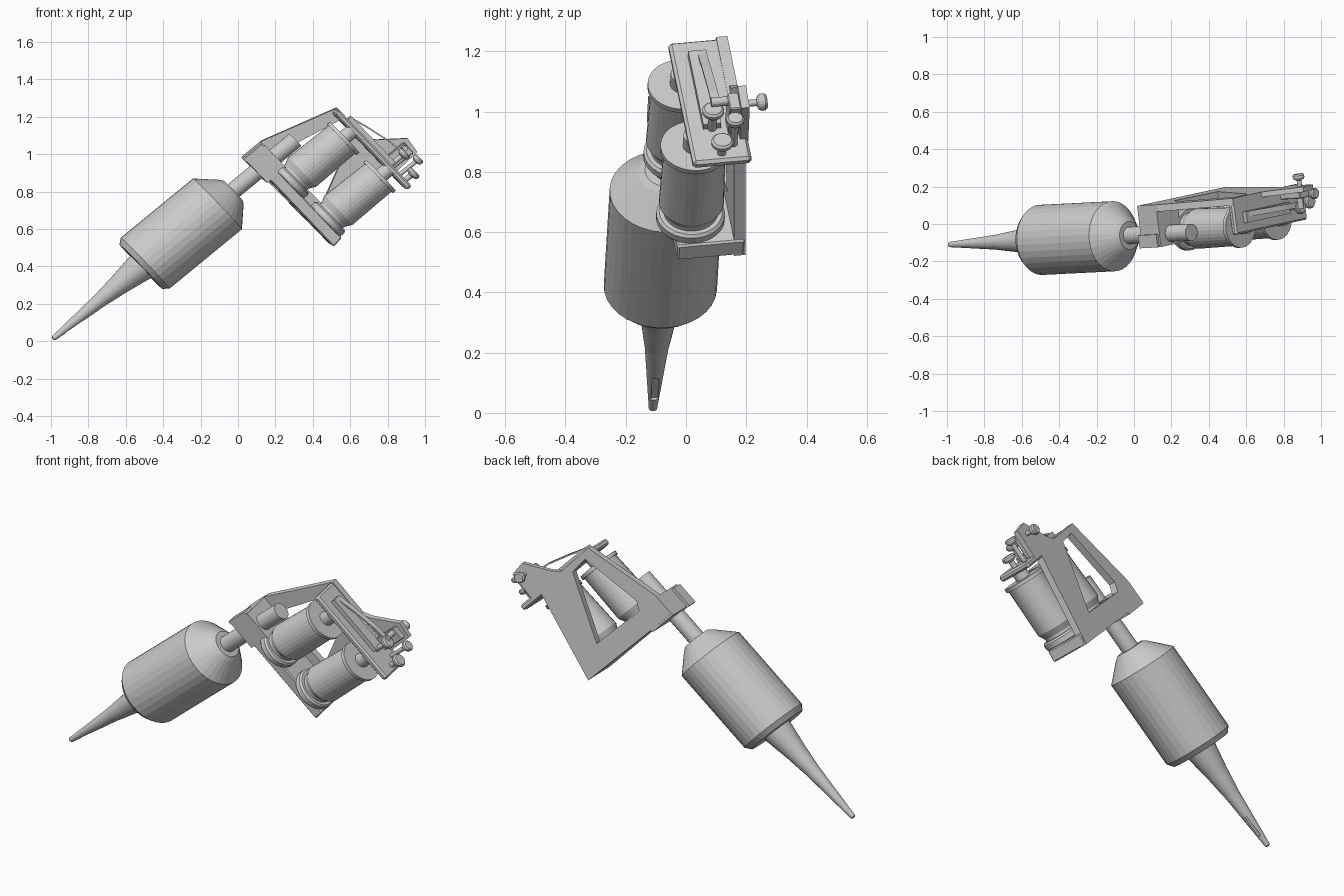
import bpy, bmesh, math
from mathutils import Matrix, Vector

if "Cube" in bpy.data.objects:
    bpy.data.objects.remove(bpy.data.objects["Cube"])

# local axes: u along the tube, v across the frame, w through its depth
u = Vector((0.772, 0.039, 0.634))
w = Vector((-0.1225, 0.989, 0.088))
v = Vector((0.624, 0.146, -0.768)) + 0.08 * u
M = Matrix((u, v, w)).transposed().to_4x4()
M.translation = Vector((-0.99, -0.11, 0.012))


def finish(name, bm):
    bmesh.ops.recalc_face_normals(bm, faces=bm.faces)
    bm.transform(M)
    me = bpy.data.meshes.new(name)
    bm.to_mesh(me)
    bm.free()
    ob = bpy.data.objects.new(name, me)
    bpy.context.collection.objects.link(ob)
    return ob


def lathe(name, prof, p=(0, 0), n=32, axis='u'):
    """Turned part: prof is (along, radius); p is the centre in the other two axes."""
    bm = bmesh.new()
    rings = []
    for t, r in prof:
        ring = []
        for i in range(n):
            g = 2 * math.pi * i / n
            q, s = p[0] + r * math.cos(g), p[1] + r * math.sin(g)
            ring.append(bm.verts.new((t, q, s) if axis == 'u' else (q, s, t)))
        rings.append(ring)
    for A, B in zip(rings, rings[1:]):
        for i in range(n):
            bm.faces.new((A[i], A[(i + 1) % n], B[(i + 1) % n], B[i]))
    bm.faces.new(rings[0])
    bm.faces.new(rings[-1])
    return finish(name, bm)


def plate(name, pts, c0, c1, hole=None, bev=0.0):
    """Outline in (u, v) extruded along w; a hole has as many points as the outline."""
    bm = bmesh.new()
    n = len(pts)
    lo, hi = [[bm.verts.new((a, b, c)) for a, b in pts] for c in (c0, c1)]
    loops = [(lo, hi)]
    if hole:
        hl, hh = [[bm.verts.new((a, b, c)) for a, b in hole] for c in (c0, c1)]
        loops.append((hl, hh))
        for o, h in ((lo, hl), (hi, hh)):
            for i in range(n):
                j = (i + 1) % n
                bm.faces.new((o[i], o[j], h[j], h[i]))
    else:
        bm.faces.new(lo)
        bm.faces.new(hi)
    for A, B in loops:
        for i in range(n):
            j = (i + 1) % n
            bm.faces.new((A[i], A[j], B[j], B[i]))
    if bev:
        bmesh.ops.bevel(bm, geom=bm.edges[:], offset=bev, segments=1, affect='EDGES')
    return finish(name, bm)


def box(name, a, b, c, bev=0.0):
    return plate(name, [(a[0], b[0]), (a[1], b[0]), (a[1], b[1]), (a[0], b[1])], c[0], c[1], bev=bev)


# nozzle with a slot on its underside
nozzle = lathe("nozzle", [(0, .008), (.006, .014), (.33, .04), (.38, .047), (.46, .057), (.63, .085)])
cutter = box("nozzle_slot_cutter", (.07, .19), (.008, .09), (-.012, .012))
cutter.hide_render = True
cutter.hide_viewport = True
mod = nozzle.modifiers.new("slot", 'BOOLEAN')
mod.operation = 'DIFFERENCE'
mod.object = cutter

# grip and tube
lathe("grip", [(.61, .165), (.64, .188), (1.14, .188), (1.235, .095), (1.25, .075)])
lathe("tube", [(1.2, .046), (1.68, .046)], n=24)

# frame: clamp block, base and open side plate
box("tube_clamp", (1.41, 1.54), (-.09, .075), (-.06, .165))
box("clamp_slot_lip", (1.405, 1.53), (-.105, -.085), (-.06, .01))
plate("frame_base", [(1.43, .05), (1.495, .05), (1.495, .56), (1.43, .57)], -.06, .165, bev=.006)
plate("frame_side",
      [(1.42, -.09), (1.55, -.09), (1.965, .03), (1.96, .43), (1.43, .57)], .13, .168,
      hole=[(1.54, .05), (1.59, .02), (1.93, .09), (1.92, .20), (1.55, .38)])

# two coils
for k, b in enumerate((.158, .442), 1):
    lathe(f"coil_washer_{k}", [(1.49, .108), (1.5, .114), (1.525, .114), (1.535, .105)], (b, 0))
    lathe(f"coil_body_{k}", [(1.53, .09), (1.55, .09), (1.585, .108), (1.86, .103)], (b, 0))
    lathe(f"coil_cap_{k}", [(1.86, .114), (1.88, .114)], (b, 0))
    lathe(f"coil_core_{k}", [(1.87, .04), (1.935, .04)], (b, 0), 20)

# yoke plate and armature bar
box("yoke_plate", (1.925, 1.96), (.03, .59), (-.03, .167), bev=.010)
plate("armature_bar", [(1.955, .1), (1.985, .1), (1.985, .44), (1.955, .44)], .025, .085)

# thin contact spring
plate("contact_spring", [(1.98, .1), (2.01, .2), (2.045, .34), (2.055, .45),
                         (2.047, .45), (2.037, .34), (2.002, .2), (1.97, .1)], .055, .085)

# binding post bracket
plate("post_bracket", [(1.95, .24), (2.0, .30), (2.125, .40), (2.112, .49), (1.95, .5)], .14, .168)


# knurled knobs along the tube direction
def knob(name, base, top, r, p, axis='u'):
    h = top - base
    lathe(name, [(base, r * .4), (top - .035, r * .4), (top - .028, r * .85), (top - .02, r),
                 (top - .008, r), (top, r * .8)], p, 20, axis)


knob("lower_knob", 1.95, 2.03, .037, (.555, .07))
knob("outer_knob", 1.95, 2.10, .03, (.52, .116))
knob("contact_post", 1.95, 2.065, .036, (.44, .055))

# cross screw with side thumb knob
lathe("cross_screw", [(.05, .016), (.135, .016)], (2.075, .42), 16, 'w')
knob("thumb_screw", .13, .235, .03, (2.07, .435), 'w')
box("post_block", (1.95, 2.095), (.40, .475), (.105, .145), bev=.004)
